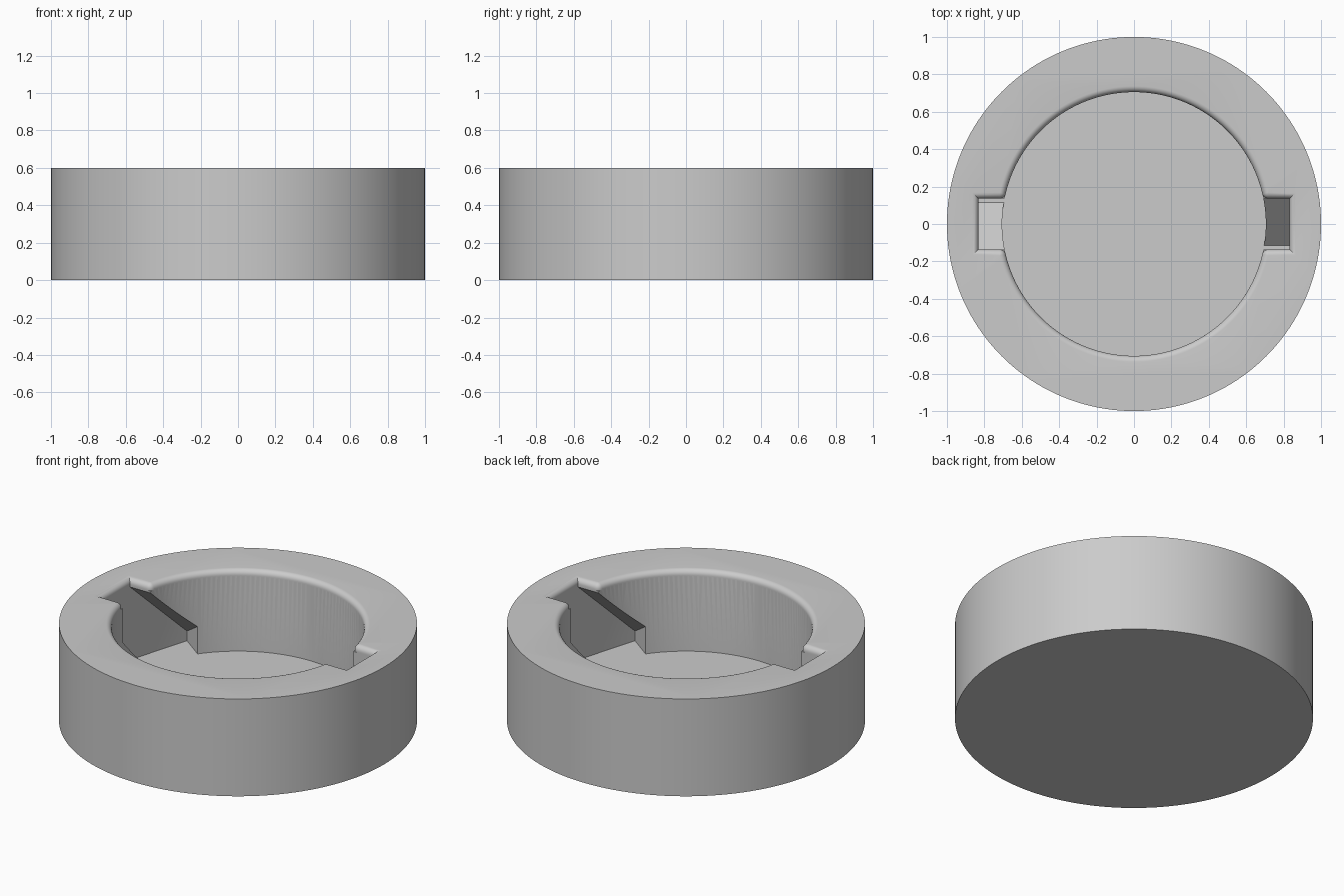
import bpy, bmesh, math
from mathutils import Vector, Matrix

if "Cube" in bpy.data.objects:
    bpy.data.objects.remove(bpy.data.objects["Cube"], do_unlink=True)

HEIGHT, FLOOR = 0.6, 0.1
HOLE, SLOT_END, SLOT_HALF = 0.705, 0.832, 0.136
FILLET = 0.033

grey = bpy.data.materials.new("plain grey")
grey.use_nodes = True
grey.diffuse_color = (0.6, 0.6, 0.6, 1)
grey.node_tree.nodes["Principled BSDF"].inputs["Base Color"].default_value = (0.6, 0.6, 0.6, 1)


def make_object(name, bm):
    bmesh.ops.recalc_face_normals(bm, faces=bm.faces)
    mesh = bpy.data.meshes.new(name)
    bm.to_mesh(mesh)
    bm.free()
    mesh.materials.append(grey)
    obj = bpy.data.objects.new(name, mesh)
    bpy.context.collection.objects.link(obj)
    return obj


def cylinder(name, radius, z0, z1, segments=160):
    bm = bmesh.new()
    bmesh.ops.create_cone(bm, cap_ends=True, segments=segments, radius1=radius, radius2=radius,
                          depth=z1 - z0, matrix=Matrix.Translation((0, 0, (z0 + z1) / 2)))
    return make_object(name, bm)


def loft(bm, rings):
    """Skin a stack of matching closed rings and cap both ends."""
    loops = [[bm.verts.new(p) for p in ring] for ring in rings]
    for a, b in zip(loops, loops[1:]):
        for i in range(len(a)):
            j = (i + 1) % len(a)
            bm.faces.new((a[i], a[j], b[j], b[i]))
    bm.faces.new(loops[0])
    bm.faces.new(loops[-1])


def opening(t, z):
    """Round hole with two side slots, drawn a distance t inside the top lip."""
    radius, half = HOLE + FILLET, SLOT_HALF + FILLET
    corner = Vector((math.sqrt(radius ** 2 - half ** 2), half))
    lean = math.atan2(corner.y, corner.x)
    quarter = [Vector((SLOT_END + FILLET - t, half - t))]
    for i in range(7):
        a = -math.pi / 2 + (lean - math.pi / 2) * i / 6
        quarter.append(corner + t * Vector((math.cos(a), math.sin(a))))
    for i in range(1, 36):
        a = lean + (math.pi / 2 - lean) * i / 35
        quarter.append((radius - t) * Vector((math.cos(a), math.sin(a))))
    half_ring = quarter + [Vector((-p.x, p.y)) for p in quarter[-2::-1]]
    ring = half_ring + [-p for p in half_ring]
    return [(p.x, p.y, z) for p in ring]


def clip(bm, point, normal):
    """Remove everything on the normal side of a plane and close the cut."""
    cut = bmesh.ops.bisect_plane(bm, geom=bm.verts[:] + bm.edges[:] + bm.faces[:],
                                 plane_co=point, plane_no=normal, clear_outer=True)
    edges = [e for e in cut["geom_cut"] if isinstance(e, bmesh.types.BMEdge)]
    bmesh.ops.holes_fill(bm, edges=edges, sides=0)


# Rim cutter: slotted opening with a rounded lip
bm = bmesh.new()
rings = [opening(FILLET, 0.56)]
for k in range(7):
    a = math.pi / 2 * k / 6
    rings.append(opening(max(FILLET * math.cos(a), 0.0008), HEIGHT - FILLET + FILLET * math.sin(a)))
rings.append(opening(0.0008, HEIGHT + 0.1))
loft(bm, rings)
rim_cutter = make_object("rim_cutter", bm)

# Hole cutter: round well down to the floor
hole_cutter = cylinder("hole_cutter", HOLE, FLOOR, 0.57)


# Pocket cutters: diagonal channels that run down from each slot under the rim
def pocket(name, turn):
    w = SLOT_HALF
    profile = [(0.115, FLOOR), (-w, 0.115 + w + FLOOR), (-w, 0.58), (w, 0.58), (w, 0.55),
               (w + 0.45, FLOOR)]
    bm = bmesh.new()
    loft(bm, [[(x, y, z) for y, z in profile] for x in (-0.95, -0.45)])
    clip(bm, (-SLOT_END, 0, 0), (-1, 0, 0))
    clip(bm, (-SLOT_END, w, 0), (-0.39, 0.115, 0))
    end = math.radians(143.7)
    clip(bm, (0, 0, 0), (math.sin(end), -math.cos(end), 0))
    bmesh.ops.rotate(bm, verts=bm.verts, cent=(0, 0, 0), matrix=Matrix.Rotation(turn, 3, "Z"))
    return make_object(name, bm)


cutters = [rim_cutter, hole_cutter, pocket("right_pocket_cutter", 0),
           pocket("left_pocket_cutter", math.pi)]

# Body: solid disc with the cutters taken out
body = cylinder("socket_body", 1, 0, HEIGHT)
bpy.context.view_layer.objects.active = body
body.select_set(True)
for cutter in cutters:
    mod = body.modifiers.new(cutter.name, "BOOLEAN")
    mod.operation = "DIFFERENCE"
    mod.solver = "EXACT"
    mod.object = cutter
    bpy.ops.object.modifier_apply(modifier=mod.name)
for cutter in cutters:
    bpy.data.objects.remove(cutter, do_unlink=True)

bpy.ops.object.select_all(action="DESELECT")
body.select_set(True)
bpy.ops.object.shade_smooth_by_angle(angle=math.radians(30))
